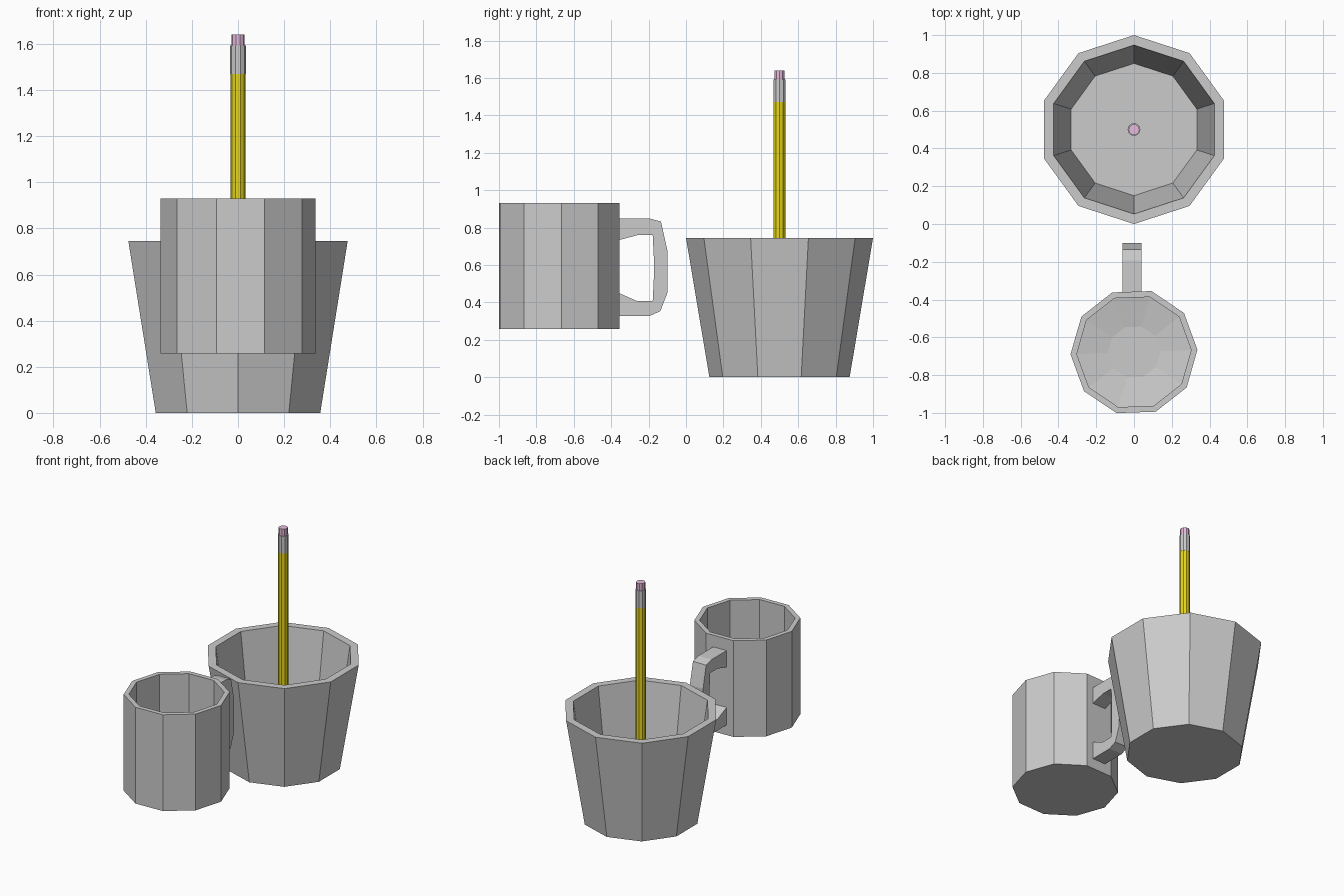
import bpy, bmesh
from math import sin, cos, radians, tau

if "Cube" in bpy.data.objects:
    bpy.data.objects.remove(bpy.data.objects["Cube"])


def material(name, rgb):
    m = bpy.data.materials.new(name)
    m.diffuse_color = (*rgb, 1)
    m.use_nodes = True
    m.node_tree.nodes["Principled BSDF"].inputs["Base Color"].default_value = m.diffuse_color
    return m


def finish(bm, name, mat=None):
    bmesh.ops.recalc_face_normals(bm, faces=bm.faces)
    me = bpy.data.meshes.new(name)
    bm.to_mesh(me)
    bm.free()
    ob = bpy.data.objects.new(name, me)
    bpy.context.collection.objects.link(ob)
    if mat:
        me.materials.append(mat)
    return ob


def lathe(name, profile, y, sides, phase=0, mat=None):
    """Closed faceted solid from (radius, z) rings; both ends are capped."""
    bm = bmesh.new()
    rings = []
    for r, z in profile:
        rings.append([bm.verts.new((r * cos(radians(phase) + tau * i / sides),
                                    y + r * sin(radians(phase) + tau * i / sides), z))
                      for i in range(sides)])
    for a, b in zip(rings, rings[1:]):
        for i in range(sides):
            j = (i + 1) % sides
            bm.faces.new((a[i], a[j], b[j], b[i]))
    bm.faces.new(rings[0])
    bm.faces.new(rings[-1])
    return finish(bm, name, mat)


# Tapered pot and straight mug, both ten-sided and hollow
lathe("pot", [(.375, 0), (.5, .745), (.447, .745), (.35, .06)], .5, 10, 90)
MUG_Y = -.678
lathe("mug_body", [(.336, .257), (.336, .93), (.303, .93), (.303, .31), (.14, .285)],
      MUG_Y, 10, 2)

# Mug handle: matching outer and inner (y, z) outlines joined into a square-edged loop
outer = [(-.37, .848), (-.193, .848), (-.134, .832), (-.1, .68),
         (-.1, .45), (-.137, .353), (-.193, .328), (-.37, .328)]
inner = [(-.37, .73), (-.257, .76), (-.178, .76), (-.172, .64),
         (-.172, .53), (-.178, .407), (-.262, .407), (-.37, .455)]
bm = bmesh.new()
rings = []
for (oy, oz), (iy, iz) in zip(outer, inner):
    rings.append([bm.verts.new(p) for p in ((-.062, oy, oz), (.04, oy, oz),
                                            (.04, iy, iz), (-.062, iy, iz))])
for a, b in zip(rings, rings[1:]):
    for i in range(4):
        j = (i + 1) % 4
        bm.faces.new((a[i], a[j], b[j], b[i]))
bm.faces.new(rings[0])
bm.faces.new(rings[-1])
finish(bm, "mug_handle")

# Pencil standing in the pot, point down
yellow = material("yellow_paint", (.8, .68, .01))
pink = material("pink_rubber", (.8, .5, .72))
wood = material("bare_wood", (.75, .55, .35))
lathe("pencil_point", [(.003, .06), (.033, .18)], .5, 10, 0, wood)
lathe("pencil_shaft", [(.033, .18), (.033, 1.47)], .5, 10, 0, yellow)
lathe("pencil_ferrule", [(.034, 1.47), (.034, 1.592)], .5, 10, 0)
lathe("pencil_eraser", [(.029, 1.592), (.029, 1.64)], .5, 10, 0, pink)
